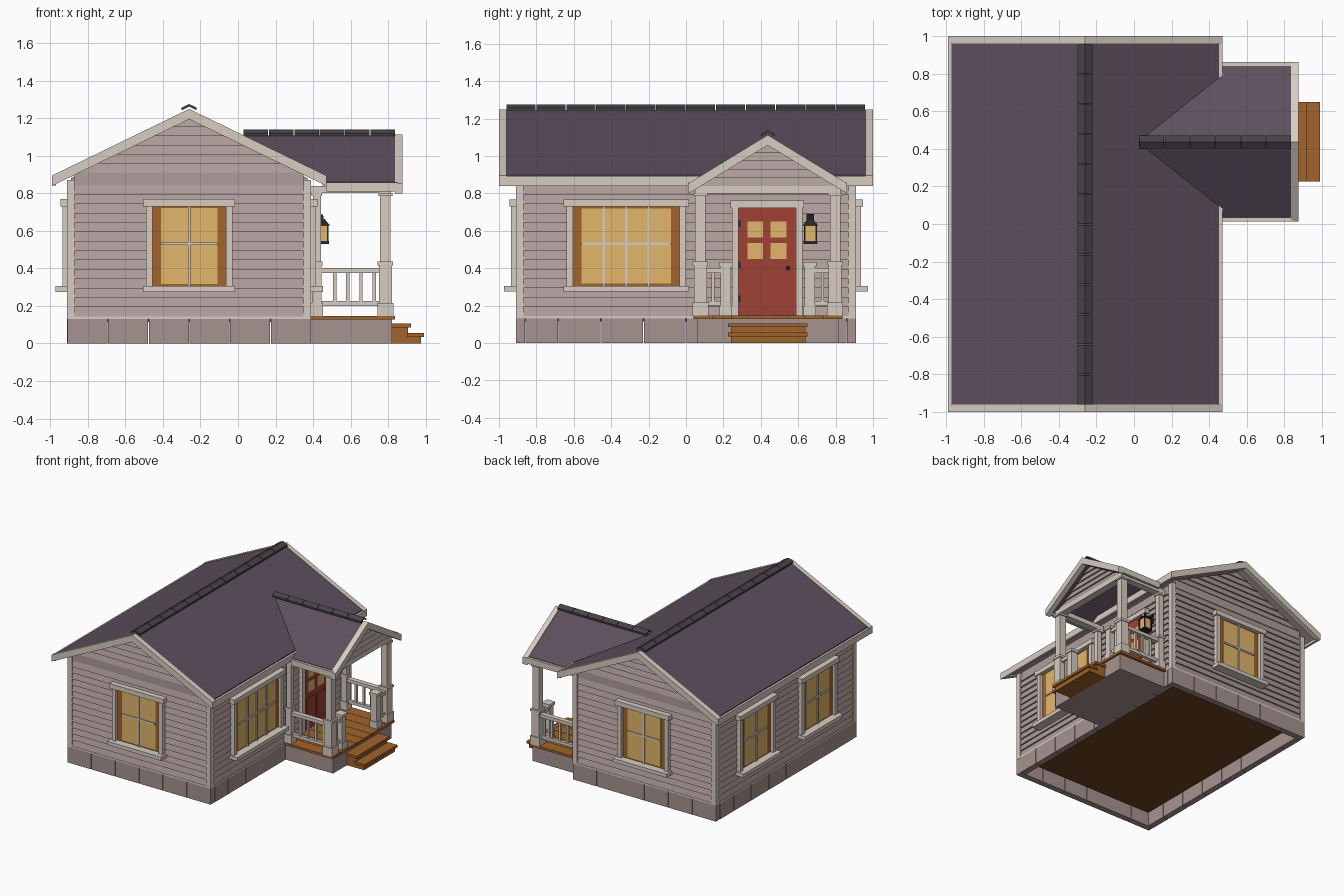
import bpy, bmesh, math
from mathutils import Matrix, Vector

if "Cube" in bpy.data.objects:
    bpy.data.objects.remove(bpy.data.objects["Cube"])

def mat(name, hexa):
    m = bpy.data.materials.new(name)
    c = [(int(hexa[i:i + 2], 16) / 255) ** 2.2 for i in (0, 2, 4)]
    m.diffuse_color = (*c, 1)
    m.use_nodes = True
    m.node_tree.nodes["Principled BSDF"].inputs["Base Color"].default_value = m.diffuse_color
    return m

SIDING, TRIM, ROOF = mat("siding", "AD9C9A"), mat("trim", "D6CBC0"), mat("shingle", "5C505D")
WOOD, GLASS, DOOR = mat("wood", "A0642F"), mat("glass", "E2B56B"), mat("door", "9E4338")
DARK, STONE, FLOOR = mat("iron", "2C2B2E"), mat("foundation", "A5928F"), mat("floor", "6A4526")
CAP = mat("ridge_cap", "4A434B")

AXES = {'x': lambda u, v, t: (t, u, v), 'y': lambda u, v, t: (u, t, v), 'z': lambda u, v, t: (u, v, t)}

def prism(pts, axis, a, b):
    return [[AXES[axis](u, v, t) for u, v in pts] for t in (a, b)]

def box(x0, x1, y0, y1, z0, z1):
    return prism([(x0, y0), (x1, y0), (x1, y1), (x0, y1)], 'z', z0, z1)

def frustum(x, y, z0, r0, z1, r1):
    return [[(x + i * r, y + j * r, z) for i, j in ((-1, -1), (1, -1), (1, 1), (-1, 1))]
            for z, r in ((z0, r0), (z1, r1))]

def chevron(c, half, top, slope, th, axis, a, b):
    e = top - slope * half
    return prism([(c - half, e), (c, top), (c + half, e), (c + half, e - th),
                  (c, top - th), (c - half, e - th)], axis, a, b)

def make(name, solids, material, M=Matrix()):
    """Join solids (pairs of matching end loops) into one object."""
    bm = bmesh.new()
    for lo, hi in solids:
        a, b = ([bm.verts.new(M @ Vector(p)) for p in loop] for loop in (lo, hi))
        bm.faces.new(a[::-1])
        bm.faces.new(b)
        n = len(a)
        for i in range(n):
            bm.faces.new((a[i], a[(i + 1) % n], b[(i + 1) % n], b[i]))
    bmesh.ops.recalc_face_normals(bm, faces=bm.faces)
    me = bpy.data.meshes.new(name)
    bm.to_mesh(me)
    bm.free()
    me.materials.append(material)
    ob = bpy.data.objects.new(name, me)
    bpy.context.collection.objects.link(ob)
    return ob

def wall_frame(x, y, deg):
    """Local frame of a wall: x along it, -y outward."""
    return Matrix.Translation((x, y, 0)) @ Matrix.Rotation(math.radians(deg), 4, 'Z')

CX, HX, HY = -0.26, 0.65, 0.91          # house centre and half sizes
PEAK, SLOPE = 1.245, 0.486              # main roof
PY, PPEAK, PSLOPE = 0.437, 1.108, 0.61  # porch roof
X0, X1 = CX - HX, CX + HX
WALLS = {"front": wall_frame(CX, -HY + .02, 0), "right": wall_frame(X1 - .02, 0, 90),
         "back": wall_frame(CX, HY - .02, 180), "left": wall_frame(X0 + .02, 0, -90)}

# Foundation ring of blocks, floor and sill trim
blocks = []
for n, lo, hi in ((6, X0, X1), (8, -HY, HY)):
    s = (hi - lo) / n
    for i in range(n):
        a, b = lo + i * s + .002, lo + (i + 1) * s - .002
        if n == 6:
            blocks += [box(a, b, -HY, -HY + .05, 0, .13), box(a, b, HY - .05, HY, 0, .13)]
        else:
            a, b = max(a, -HY + .052), min(b, HY - .052)
            blocks += [box(X0, X0 + .05, a, b, 0, .13), box(X1 - .05, X1, a, b, 0, .13)]
make("foundation_blocks", blocks, STONE)
make("floor", [box(X0 + .02, X1 - .02, -HY + .02, HY - .02, .115, .13)], FLOOR)
make("sill_trim", [box(X0, X1, -HY, HY, .13, .143)], TRIM)

# Wall core with gable, corner boards
wx = HX - .02
make("wall_core", [prism([(CX - wx, .143), (CX + wx, .143), (CX + wx, .88), (CX, 1.2), (CX - wx, .88)],
                         'y', -HY + .02, HY - .02)], SIDING)
make("corner_boards", [box(x, x + .04, y, y + .04, .143, .87)
                       for x in (X0, X1 - .04) for y in (-HY, HY - .04)], TRIM)

# Lap siding
def laps(width, z0, z1, n):
    out, h = [], (z1 - z0) / n
    for i in range(n):
        z = z0 + i * h
        prof = [(.01, z), (-.017, z), (-.004, z + h), (.01, z + h)]
        out.append([[(s * width(q), y, q) for y, q in prof] for s in (-1, 1)])
    return out

for name, M in WALLS.items():
    gable = name in ("front", "back")
    half = (HX if gable else HY) - .04
    boards = laps(lambda z: half, .143, .843, 14)
    if gable:
        w = lambda z: min(HX - .01, max((1.2 - z) / SLOPE, .004))
        boards += [box(-half, half, -.01, .01, .843, .91)] + laps(w, .91, 1.2, 6)
    make(name + "_siding", boards, SIDING, M)

# Windows
def window(name, M, u, half, panes):
    M = M @ Matrix.Translation((u, 0, 0))
    z0, z1, g = .305, .73, half - .045
    make(name + "_wood_frame", [box(-half, half, -.02, 0, z0, z1)], WOOD, M)
    make(name + "_glass", [box(-g, g, -.024, 0, z0 + .012, z1 - .01)], GLASS, M)
    bars = [box(-g, g, -.032, -.02, .523, .537)]
    for i in range(1, panes):
        x = -g + 2 * g * i / panes
        bars.append(box(x - .007, x + .007, -.032, -.02, z0, z1))
    make(name + "_mullions", bars, TRIM, M)
    k = half + .05
    make(name + "_casing", [box(-half - .035, -half, -.045, 0, z0, z1), box(half, half + .035, -.045, 0, z0, z1),
                            box(-k, k, -.055, 0, z1, .768), box(-k, k, -.083, 0, .275, z0)], TRIM, M)

window("front_window", WALLS["front"], 0, .195, 2)
window("back_window", WALLS["back"], 0, .195, 2)
window("right_window", WALLS["right"], -.32, .285, 4)
window("left_window_a", WALLS["left"], -.4, .195, 2)
window("left_window_b", WALLS["left"], .4, .195, 2)

# Main roof
make("main_roof", [chevron(CX, .712, PEAK, SLOPE, .028, 'y', -.96, .96)], ROOF)
make("main_soffit", [chevron(CX, .712, PEAK - .028, SLOPE, .012, 'y', -.96, .96)], SIDING)
make("main_rakes", [chevron(CX, .73, PEAK + .004, SLOPE, .055, 'y', a, a + .04) for a in (-1, .96)], TRIM)
make("main_fascia", [box(x, x + .02, -.98, .98, .84, .892) for x in (CX - .73, CX + .71)], TRIM)
make("main_ridge_caps", [chevron(CX, .04, 1.275, SLOPE, .014, 'y', -.96 + .16 * i, -.804 + .16 * i)
                         for i in range(12)], CAP)

# Porch roof, cut along the valleys with the main roof
def porch_slope(s):
    z = lambda d: PPEAK - PSLOPE * d
    top = [(.017, 0), (.84, 0), (.84, .405), (.47, .405), (.47, .355)]
    return [[(x, PY + s * d, z(d) - t) for x, d in top] for t in (.03, 0)]

make("porch_roof", [porch_slope(-1), porch_slope(1)], ROOF)
make("porch_rakes", [chevron(PY, .425, PPEAK + .004, PSLOPE, .055, 'x', .835, .877)], TRIM)
make("porch_fascia", [box(.47, .85, PY + s * .415 - .01, PY + s * .415 + .01, .81, .858) for s in (-1, 1)], TRIM)
make("porch_ridge_caps", [chevron(PY, .035, 1.14, PSLOPE, .014, 'x', .03 + .135 * i, .161 + .135 * i)
                          for i in range(6)], CAP)

# Porch gable wall and beams
make("porch_gable", [prism([(PY - .36, .835), (PY + .36, .835), (PY, 1.06)], 'x', .775, .795)], SIDING)
make("porch_gable_siding", laps(lambda z: max((1.06 - z) / PSLOPE, .004), .84, 1.06, 5), SIDING,
     wall_frame(.795, PY, 90))
make("porch_beams", [box(.755, .815, PY - .39, PY + .39, .8, .838)] +
     [box(.39, .76, PY + s * .36 - .03, PY + s * .36 + .03, .8, .838) for s in (-1, 1)], TRIM)

# Porch base, deck and steps
make("porch_base", [box(.39, .82, .06, .815, 0, .13)], STONE)
make("porch_deck", [box(.39, .835, .04 + .1 * i, .137 + .1 * i, .128, .147) for i in range(8)], WOOD)
make("steps", [box(.82, .905, .24, .64, 0, .085), box(.82, .92, .225, .65, .085, .105),
               box(.9, .975, .24, .64, 0, .035), box(.9, .99, .225, .65, .035, .055)], WOOD)

# Porch posts and newels
posts, newels, rails = [], [], []
for s in (-1, 1):
    y = PY + s * .36
    for x in (.42, .785):
        r = min(1, (x - .39) / .04)
        posts += [frustum(x, y, z0, w * r, z1, w * r) for z0, z1, w in
                  ((.147, .215, .043), (.215, .415, .034), (.415, .435, .041), (.435, .785, .028), (.785, .8, .038))]
    ny = PY + s * .225
    newels += [frustum(.785, ny, z0, w, z1, w) for z0, z1, w in
               ((.147, .2, .034), (.2, .41, .028), (.41, .432, .036))]
    # Side and front railings
    for z0, z1, w in ((.2, .225, .013), (.375, .402, .02)):
        rails += [box(.43, .77, y - w, y + w, z0, z1),
                  box(.785 - w, .785 + w, min(y, ny), max(y, ny), z0, z1)]
    rails += [frustum(.515 + .07 * i, y, .22, .009, .38, .009) for i in range(4)]
    rails.append(frustum(.785, (y + ny) / 2, .22, .009, .38, .009))
make("porch_posts", posts, TRIM)
make("newel_posts", newels, TRIM)
make("railings", rails, TRIM)

# Door
make("door_slab", [box(.37, .4, .28, .588, .147, .722)], DOOR)
make("door_panels", [box(.39, .406, y, y + .11, .2, .4) for y in (.315, .443)], DOOR)
make("door_glass", [box(.39, .404, y, y + .083, z, z + .085) for y in (.33, .453) for z in (.45, .565)], GLASS)
make("door_trim", [box(.37, .415, .245, .28, .147, .722), box(.37, .415, .588, .623, .147, .722),
                   box(.37, .42, .238, .63, .722, .762)], TRIM)
disc = lambda r: [(.545 + r * math.cos(i * math.pi / 4), .4 + r * math.sin(i * math.pi / 4)) for i in range(8)]
make("door_hardware", [prism(disc(.007), 'x', .4, .415), prism(disc(.013), 'x', .415, .432)] +
     [box(.395, .405, .28, .292, z, z + .035) for z in (.22, .4, .62)], DARK)

# Wall lantern
lx, ly = .448, .665
make("lantern_glow", [frustum(lx, ly, .54, .03, .63, .03)], GLASS)
make("lantern_frame", [frustum(lx, ly, .53, .038, .545, .036), frustum(lx, ly, .628, .042, .662, .014),
                       frustum(lx, ly, .662, .008, .687, .005), box(.38, lx, ly - .006, ly + .006, .655, .667),
                       box(.38, .396, ly - .02, ly + .02, .61, .69)] +
     [frustum(lx + i * .031, ly + j * .031, .54, .004, .63, .004) for i in (-1, 1) for j in (-1, 1)], DARK)
